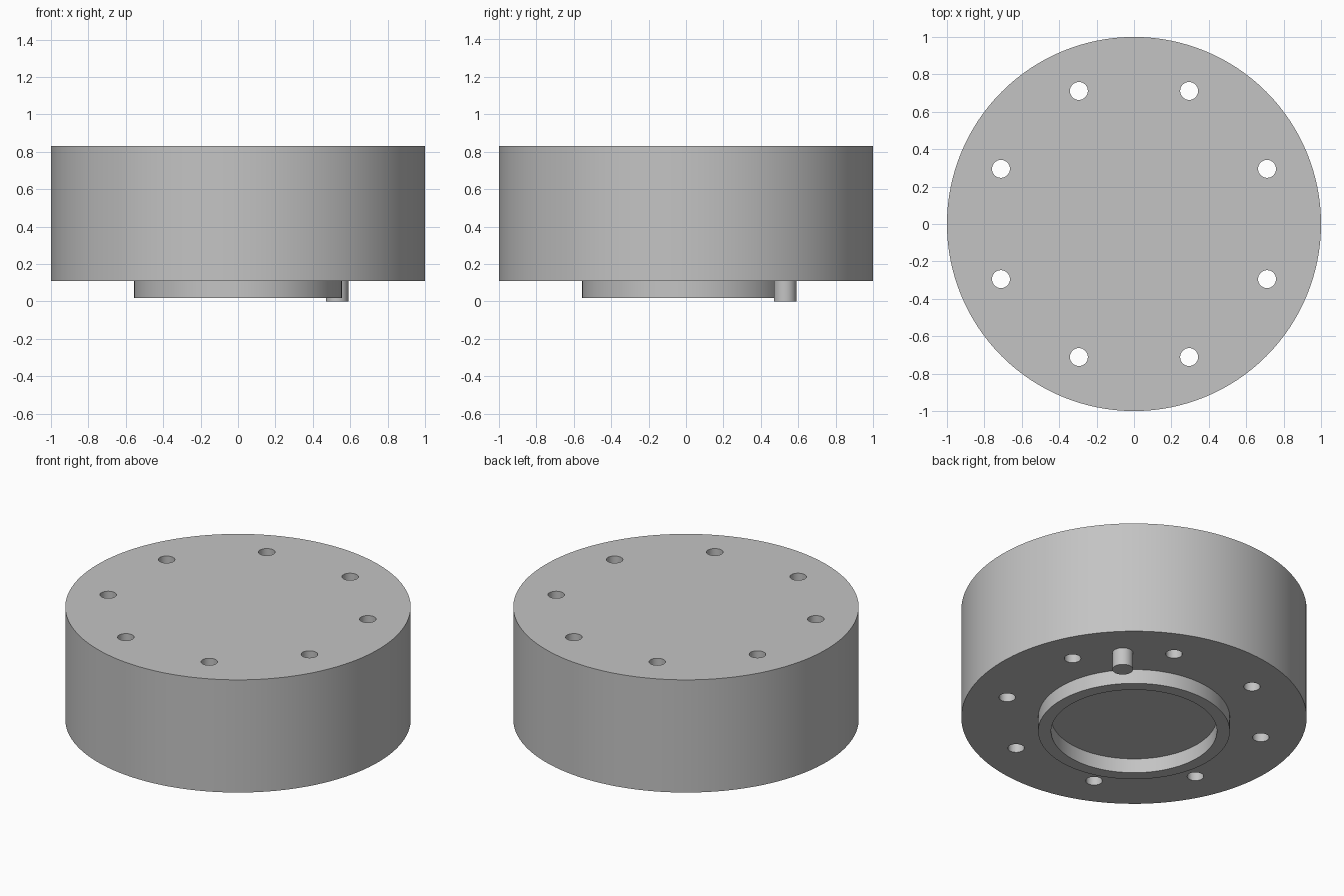
import bpy, bmesh, math

if "Cube" in bpy.data.objects:
    bpy.data.objects.remove(bpy.data.objects["Cube"], do_unlink=True)

TOP, BASE, LIP = 0.83, 0.11, 0.018      # heights of the main levels
BOLT_RADIUS, BOLT_COUNT = 0.77, 8

metal = bpy.data.materials.new("plain grey metal")
metal.use_nodes = True
grey = (0.55, 0.55, 0.55, 1)
metal.diffuse_color = grey
metal.node_tree.nodes["Principled BSDF"].inputs["Base Color"].default_value = grey


def finish(name, bm):
    """Turn a bmesh into a named grey object."""
    bmesh.ops.recalc_face_normals(bm, faces=bm.faces)
    mesh = bpy.data.meshes.new(name)
    bm.to_mesh(mesh)
    bm.free()
    mesh.materials.append(metal)
    obj = bpy.data.objects.new(name, mesh)
    bpy.context.collection.objects.link(obj)
    return obj


def select(obj):
    bpy.ops.object.select_all(action='DESELECT')
    obj.select_set(True)
    bpy.context.view_layer.objects.active = obj


def smooth(obj):
    select(obj)
    bpy.ops.object.shade_smooth_by_angle(angle=math.radians(30))


def lathe(name, profile, sides):
    """Stack rings of (radius, z) and close both ends with flat caps."""
    bm = bmesh.new()
    rings = []
    for r, z in profile:
        angles = [math.tau * i / sides for i in range(sides)]
        rings.append([bm.verts.new((r * math.cos(a), r * math.sin(a), z)) for a in angles])
    for low, high in zip(rings, rings[1:]):
        for i in range(sides):
            j = (i + 1) % sides
            bm.faces.new((low[i], low[j], high[j], high[i]))
    bm.faces.new(rings[0])
    bm.faces.new(rings[-1])
    return finish(name, bm)


def add_cylinder(bm, x, y, radius, z0, z1, sides):
    made = bmesh.ops.create_cone(bm, cap_ends=True, segments=sides, radius1=radius,
                                 radius2=radius, depth=z1 - z0)
    bmesh.ops.translate(bm, verts=made["verts"], vec=(x, y, (z0 + z1) / 2))


# Drum with a raised locating lip around the recess underneath
drum = lathe("drum_body", [(0.48, BASE), (0.48, LIP), (0.555, LIP), (0.555, BASE),
                           (1, BASE), (1, TOP)], 128)

# Ring of bolt holes right through the drum
bm = bmesh.new()
for i in range(BOLT_COUNT):
    a = math.tau * (i + 0.5) / BOLT_COUNT
    add_cylinder(bm, BOLT_RADIUS * math.cos(a), BOLT_RADIUS * math.sin(a),
                 0.048, -0.2, TOP + 0.2, 32)
cutter = finish("bolt_hole_cutter", bm)
cutter.hide_render = True

cut = drum.modifiers.new("bolt holes", 'BOOLEAN')
cut.operation = 'DIFFERENCE'
cut.solver = 'EXACT'
cut.object = cutter
select(drum)
bpy.ops.object.modifier_apply(modifier=cut.name)
bpy.data.objects.remove(cutter, do_unlink=True)
smooth(drum)

# Locating pin under the drum
bm = bmesh.new()
add_cylinder(bm, 0.53, 0.53, 0.06, 0, BASE, 40)
smooth(finish("locating_pin", bm))
